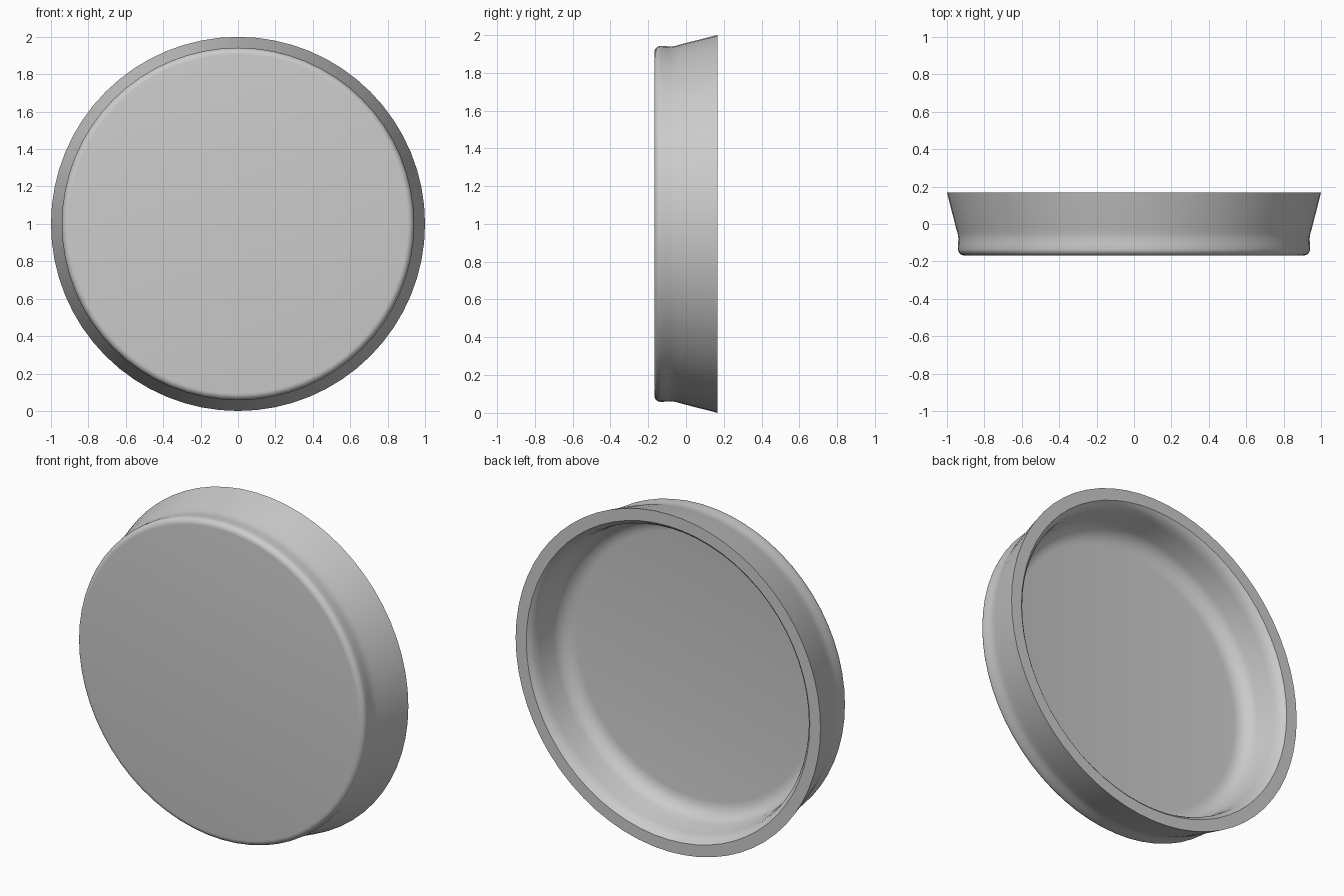
import bpy, bmesh, math
from mathutils import Vector

cube = bpy.data.objects.get("Cube")
if cube:
    bpy.data.objects.remove(cube)

SEGMENTS = 64

# Plain grey finish
grey = bpy.data.materials.new("plain_grey")
grey.use_nodes = True
colour = (0.6, 0.6, 0.6, 1)
grey.diffuse_color = colour
grey.node_tree.nodes["Principled BSDF"].inputs["Base Color"].default_value = colour


def arc(radius, depth, r, start, end, steps=6):
    """Points of a rounded corner in the (radius, y) plane, angles in degrees."""
    angles = [math.radians(start + (end - start) * i / steps) for i in range(steps + 1)]
    return [(radius + r * math.cos(a), depth + r * math.sin(a)) for a in angles]


# Half section: front face, rounded edge, waist, flared skirt, rim, inner wall, cove, floor
profile = [(0, -0.168)]
profile += arc(0.907, -0.133, 0.035, -90, 0)
profile += [(0.94, -0.1), (0.939, -0.075), (0.943, -0.05), (0.952, -0.02), (1, 0.168)]
profile += [(0.93, 0.168), (0.915, 0.155), (0.902, 0.135), (0.894, 0.1), (0.883, 0.02)]
profile += arc(0.78, 0.01, 0.1, 0, -90)
profile += [(0, -0.09)]

# Revolve the section about the front-to-back axis
bm = bmesh.new()
points = [bm.verts.new((r, y, 0)) for r, y in profile]
edges = [bm.edges.new(pair) for pair in zip(points, points[1:])]
bmesh.ops.spin(bm, geom=points + edges, cent=(0, 0, 0), axis=(0, 1, 0),
               angle=math.tau, steps=SEGMENTS, use_duplicate=False)
bmesh.ops.remove_doubles(bm, verts=bm.verts, dist=0.0005)
bmesh.ops.recalc_face_normals(bm, faces=bm.faces)
bmesh.ops.translate(bm, verts=bm.verts, vec=Vector((0, 0, 1)))

mesh = bpy.data.meshes.new("round_cap")
bm.to_mesh(mesh)
bm.free()
mesh.materials.append(grey)
cap = bpy.data.objects.new("round_cap", mesh)
bpy.context.collection.objects.link(cap)

# Smooth surfaces with a crisp rim
bpy.ops.object.select_all(action="DESELECT")
cap.select_set(True)
bpy.context.view_layer.objects.active = cap
bpy.ops.object.shade_smooth_by_angle(angle=math.radians(35))
